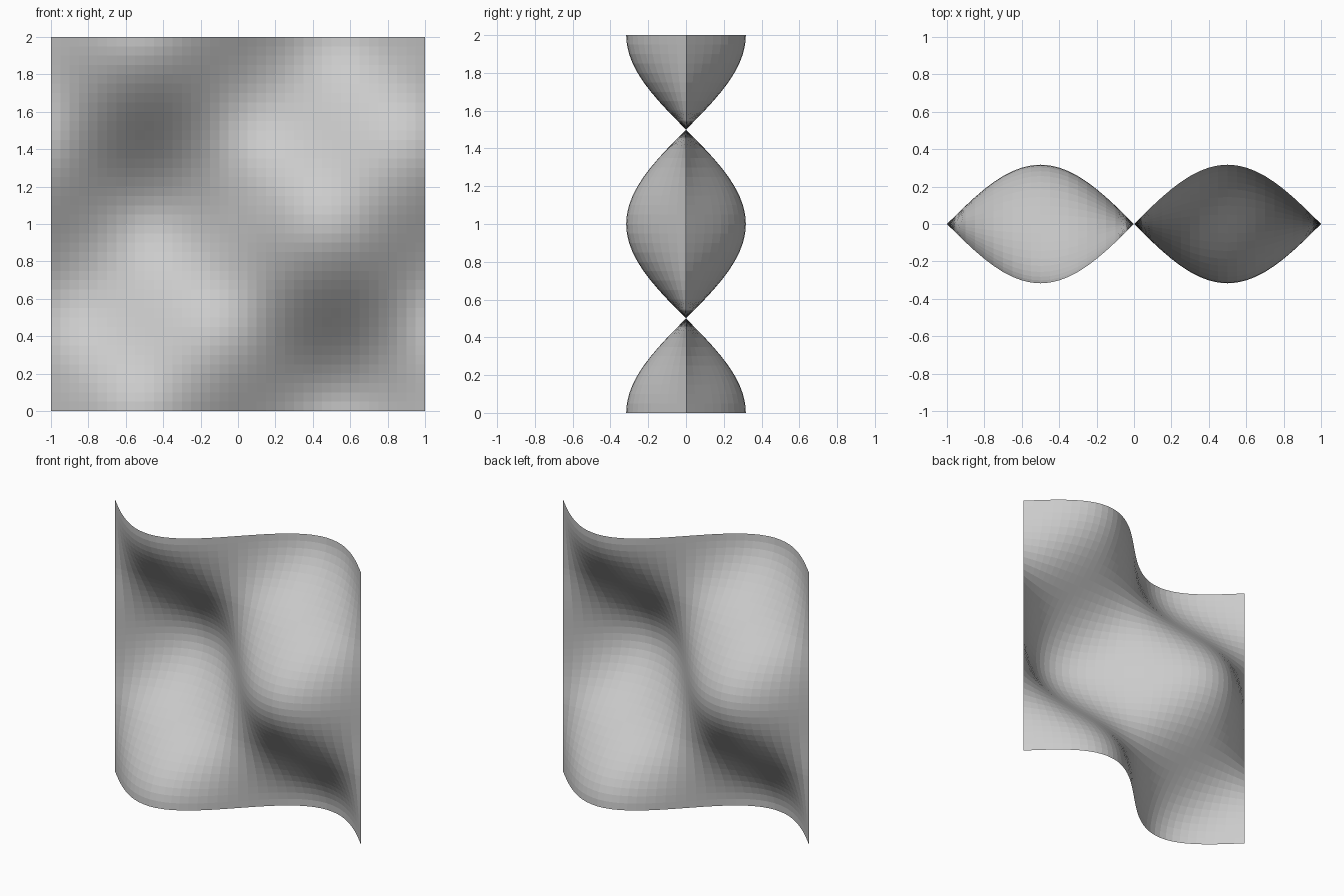
import bpy, bmesh
from math import sin, cos, pi

if "Cube" in bpy.data.objects:
    bpy.data.objects.remove(bpy.data.objects["Cube"])

# Thin wavy sheet: a subdivided upright grid displaced along y
SEGMENTS = 40
AMPLITUDE = 0.317

bm = bmesh.new()
bmesh.ops.create_grid(bm, x_segments=SEGMENTS, y_segments=SEGMENTS, size=1.0)
for v in bm.verts:
    x, z = v.co.x, v.co.y + 1.0
    v.co = (x, AMPLITUDE * sin(pi * x) * cos(pi * z), z)

mesh = bpy.data.meshes.new("wavy_sheet")
bm.to_mesh(mesh)
bm.free()
sheet = bpy.data.objects.new("wavy_sheet", mesh)
bpy.context.collection.objects.link(sheet)
